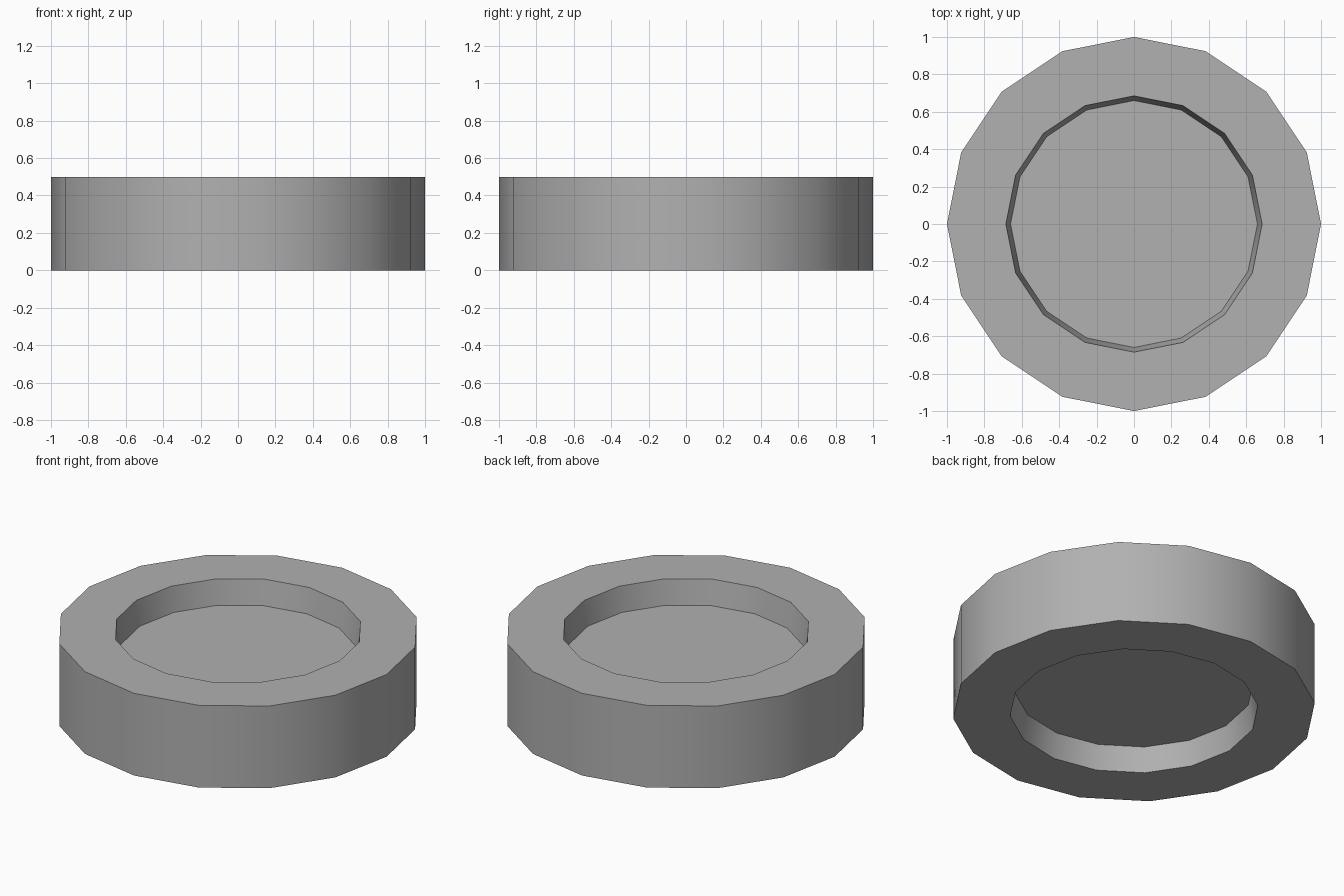
import bpy, bmesh
from math import cos, sin, pi

if "Cube" in bpy.data.objects:
    bpy.data.objects.remove(bpy.data.objects["Cube"])

SIDES = 16
# Wheel half-section (radius, z): lower recess, tyre tread, upper recess
PROFILE = [(0.66, 0.15), (0.685, 0.0), (1.0, 0.0),
           (1.0, 0.5), (0.685, 0.5), (0.66, 0.35)]

bm = bmesh.new()
rings = [[bm.verts.new((r * cos(2 * pi * i / SIDES), r * sin(2 * pi * i / SIDES), z))
          for i in range(SIDES)] for r, z in PROFILE]

# Walls between neighbouring rings
for a, b in zip(rings, rings[1:]):
    for i in range(SIDES):
        j = (i + 1) % SIDES
        bm.faces.new((a[i], a[j], b[j], b[i]))

# Flat hub discs closing both recesses
bm.faces.new(rings[0][::-1])
bm.faces.new(rings[-1])
bmesh.ops.recalc_face_normals(bm, faces=bm.faces[:])

mesh = bpy.data.meshes.new("wheel")
bm.to_mesh(mesh)
bm.free()
wheel = bpy.data.objects.new("wheel", mesh)
bpy.context.collection.objects.link(wheel)

# Dark grey material
grey = bpy.data.materials.new("dark_grey")
grey.diffuse_color = (0.44, 0.44, 0.44, 1.0)
grey.use_nodes = True
grey.node_tree.nodes["Principled BSDF"].inputs["Base Color"].default_value = grey.diffuse_color
mesh.materials.append(grey)

# Smooth round walls, crisp rims
bpy.context.view_layer.objects.active = wheel
wheel.select_set(True)
bpy.ops.object.shade_smooth_by_angle(angle=pi / 6)
